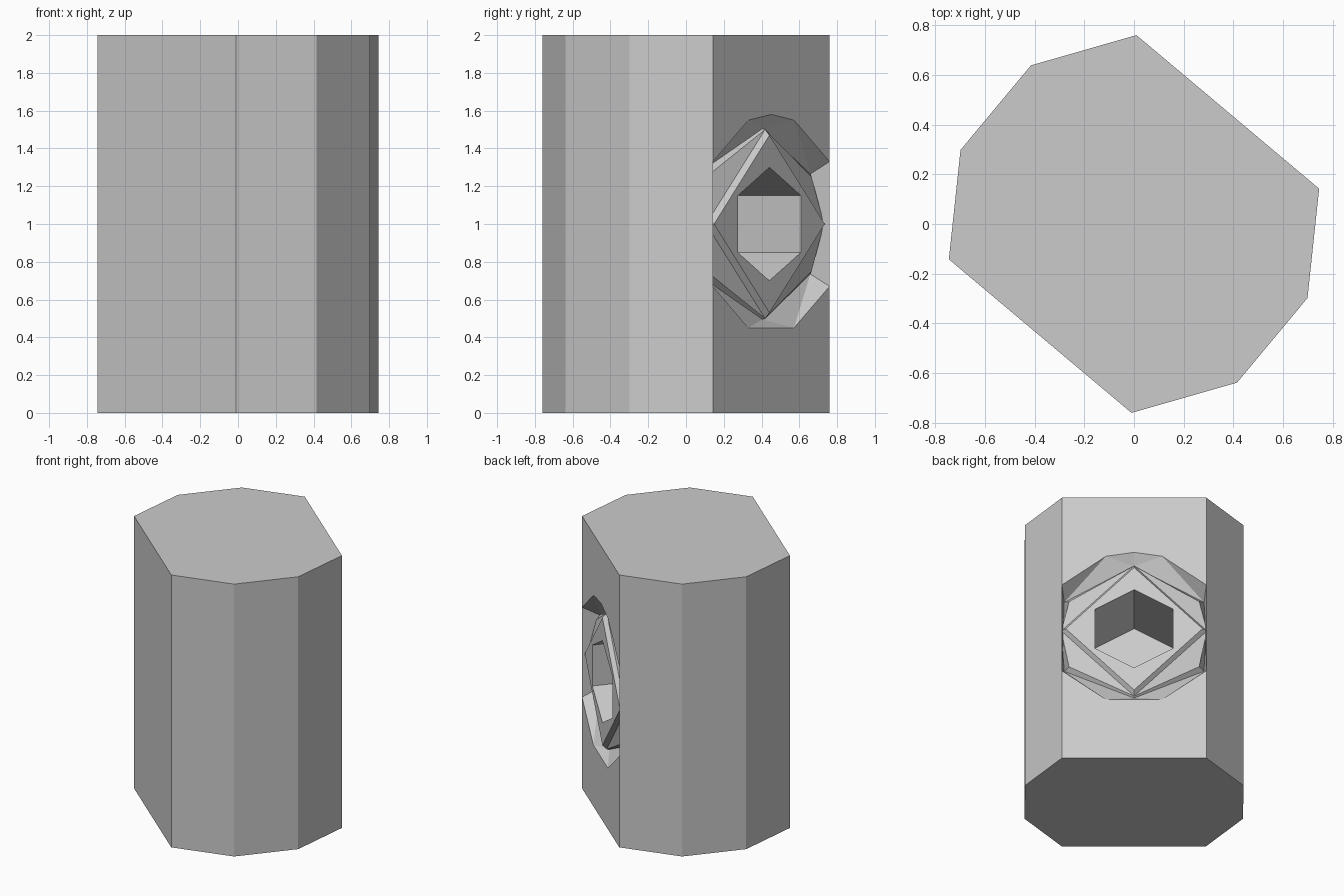
import bpy, bmesh, math
from mathutils import Vector

cube = bpy.data.objects.get("Cube")
if cube:
    bpy.data.objects.remove(cube, do_unlink=True)

grey = bpy.data.materials.new("plain_grey")
grey.use_nodes = True
grey.diffuse_color = (0.6, 0.6, 0.6, 1)
grey.node_tree.nodes["Principled BSDF"].inputs["Base Color"].default_value = (0.6, 0.6, 0.6, 1)

# Half of the point-symmetric body outline; the other half is mirrored
half = [Vector((0.01, 0.76)), Vector((-0.415, 0.638)), Vector((-0.698, 0.298)), Vector((-0.745, -0.142))]
outline = half + [-p for p in half]
end_a, end_b = outline[-1], outline[0]
middle = (end_a + end_b) / 2
across = (end_b - end_a).normalized()
inward = Vector((-across.y, across.x))
if inward.dot(middle) > 0:
    inward = -inward
W = (end_b - end_a).length / 2


def panel(u, v, depth=0):
    """Point on the socketed panel: across, up from its middle, inward."""
    p = middle + across * u + inward * depth
    return Vector((p.x, p.y, 1 + v))


def mirrored(quarter):
    """Loop around the panel from its first-quadrant points, top to side."""
    right = quarter + [(u, -v, d) for u, v, d in reversed(quarter) if v > 0]
    left = [(-u, v, d) for u, v, d in reversed(right) if u > 0]
    return [panel(*p) for p in right + left]


def finish(bm, name):
    mesh = bpy.data.meshes.new(name)
    bm.to_mesh(mesh)
    bm.free()
    mesh.materials.append(grey)
    obj = bpy.data.objects.new(name, mesh)
    bpy.context.collection.objects.link(obj)
    return obj


def add_face(bm, points, facing):
    face = bm.faces.new([bm.verts.new(p) for p in points])
    face.normal_update()
    if face.normal.dot(facing) < 0:
        face.normal_flip()


out = -inward.to_3d()

# Body: ends, plain sides, and a panel split above and below the recess
bm = bmesh.new()
for z in (0, 2):
    add_face(bm, [(p.x, p.y, z) for p in outline], Vector((0, 0, z - 1)))
for p, q in zip(outline, outline[1:]):
    add_face(bm, [(p.x, p.y, 0), (q.x, q.y, 0), (q.x, q.y, 2), (p.x, p.y, 2)], ((p + q) / 2).to_3d())
top_rim = [(-W, 0.33), (-0.187, 0.55), (0, 0.58), (0.187, 0.55), (W, 0.33)]
low_rim = [(-W, -0.33), (-0.187, -0.55), (0, -0.55), (0.187, -0.55), (W, -0.33)]
for rim, v in ((top_rim, 1), (low_rim, -1)):
    add_face(bm, [panel(*p) for p in rim] + [panel(W, v), panel(-W, v)], out)

# Recess walls sloping from the panel to the groove
for rim, s in ((top_rim, 1), (low_rim, -1)):
    crown = panel(0, 0.505 * s, 0.06)
    corners = [panel(-0.465, 0.265 * s, 0.12), panel(0.465, 0.265 * s, 0.12)]
    r = [panel(*p) for p in rim]
    add_face(bm, [r[1], r[2], crown], out)
    add_face(bm, [r[2], r[3], crown], out)
    add_face(bm, [r[0], r[1], corners[0]], out)
    add_face(bm, [r[1], crown, corners[0]], out)
    add_face(bm, [r[4], r[3], corners[1]], out)
    add_face(bm, [r[3], crown, corners[1]], out)
for s in (-1, 1):
    add_face(bm, [panel(W * s, 0.33), panel(0.465 * s, 0.265, 0.12), panel(0.475 * s, 0, 0.12),
                  panel(0.465 * s, -0.265, 0.12), panel(W * s, -0.33)], -s * across.to_3d())
bmesh.ops.remove_doubles(bm, verts=bm.verts, dist=0.0005)
finish(bm, "body")

# Bolt head: groove, six-cornered shoulder, bevelled diamond, hexagonal socket
bm = bmesh.new()
groove = mirrored([(0, 0.505, 0.06), (0.465, 0.265, 0.12), (0.475, 0, 0.12)])
shoulder = mirrored([(0, 0.5, 0.042), (0.433, 0.25, 0.085), (0.485, 0, 0.042)])
bevel = mirrored([(0, 0.47, 0.012), (0.455, 0, 0.012)])
hexagon = [(0.3 * math.sin(math.radians(a)), 0.3 * math.cos(math.radians(a))) for a in range(0, 360, 60)]
mouth = [panel(u, v, 0.012) for u, v in hexagon]
floor = [panel(u, v, 0.53) for u, v in hexagon]
for i in range(8):
    j = (i + 1) % 8
    add_face(bm, [groove[i], groove[j], shoulder[j], shoulder[i]], out)
for i in range(4):
    a, b = shoulder[2 * i], shoulder[(2 * i + 2) % 8]
    add_face(bm, [a, shoulder[2 * i + 1], b], out)
    add_face(bm, [a, b, bevel[(i + 1) % 4], bevel[i]], out)
add_face(bm, [bevel[0], bevel[1], mouth[2], mouth[1], mouth[0]], out)
add_face(bm, [bevel[1], bevel[2], mouth[3], mouth[2]], out)
add_face(bm, [bevel[2], bevel[3], mouth[5], mouth[4], mouth[3]], out)
add_face(bm, [bevel[3], bevel[0], mouth[0], mouth[5]], out)
add_face(bm, floor, out)
axis = panel(0, 0, 0.27)
for i in range(6):
    j = (i + 1) % 6
    add_face(bm, [mouth[i], mouth[j], floor[j], floor[i]], axis - (mouth[i] + floor[j]) / 2)
bmesh.ops.remove_doubles(bm, verts=bm.verts, dist=0.0005)
finish(bm, "socket_bolt_head")
